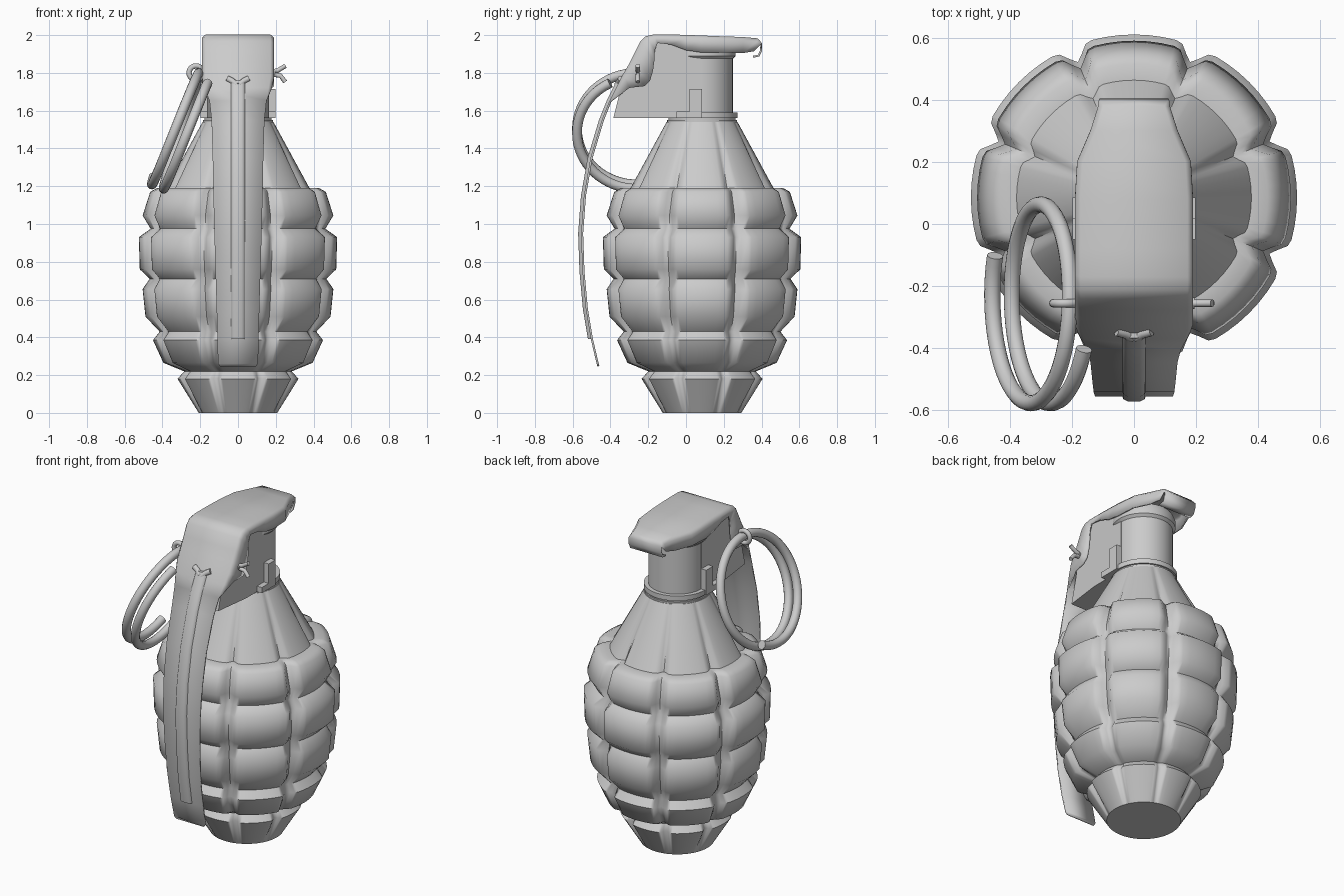
import bpy, bmesh, math
from mathutils import Vector

if "Cube" in bpy.data.objects:
    bpy.data.objects.remove(bpy.data.objects["Cube"])

CY = 0.085  # y of the body axis


def finish(name, bm, angle=40):
    bmesh.ops.remove_doubles(bm, verts=bm.verts, dist=0.0005)
    bmesh.ops.recalc_face_normals(bm, faces=bm.faces)
    me = bpy.data.meshes.new(name)
    bm.to_mesh(me)
    bm.free()
    ob = bpy.data.objects.new(name, me)
    bpy.context.collection.objects.link(ob)
    bpy.ops.object.select_all(action='DESELECT')
    ob.select_set(True)
    bpy.context.view_layer.objects.active = ob
    bpy.ops.object.shade_smooth_by_angle(angle=math.radians(angle))
    return ob


def loft(name, rows, closed=False, caps=False, angle=40):
    """Skin equal-length rows of points."""
    bm = bmesh.new()
    vs = [[bm.verts.new(p) for p in r] for r in rows]
    n = len(rows[0])
    for a, b in zip(vs, vs[1:]):
        for i in range(n if closed else n - 1):
            j = (i + 1) % n
            bm.faces.new((a[i], a[j], b[j], b[i]))
    if caps:
        bm.faces.new(vs[0])
        bm.faces.new(vs[-1])
    return finish(name, bm, angle)


def lathe(name, profile, n=48):
    return loft(name, [[(r * math.cos(2 * math.pi * i / n), CY + r * math.sin(2 * math.pi * i / n), z)
                        for i in range(n)] for r, z in profile], True, True, 35)


def tube(name, pts, r, cyclic=False):
    cu = bpy.data.curves.new(name, 'CURVE')
    cu.dimensions = '3D'
    cu.bevel_depth, cu.bevel_resolution, cu.use_fill_caps = r, 4, True
    sp = cu.splines.new('POLY')
    sp.points.add(len(pts) - 1)
    for p, c in zip(sp.points, pts):
        p.co = (*c, 1)
    sp.use_cyclic_u = cyclic
    sp.use_smooth = True
    ob = bpy.data.objects.new(name, cu)
    bpy.context.collection.objects.link(ob)
    return ob


def box(name, lo, hi):
    bm = bmesh.new()
    bmesh.ops.create_cube(bm, size=1)
    for v in bm.verts:
        v.co = [(a + b) / 2 + c * (b - a) for a, b, c in zip(lo, hi, v.co)]
    return finish(name, bm)


# Segmented body: height, block radius, groove radius; eight columns
levels = [(0, .208, .208), (.18, .32, .29), (.22, .285, .275), (.265, .395, .35), (.385, .45, .41),
          (.43, .415, .40), (.51, .49, .435), (.655, .505, .455), (.71, .468, .45), (.76, .52, .465),
          (.93, .525, .472), (.975, .463, .45), (1.045, .505, .45), (1.17, .465, .41),
          (1.19, .43, .375), (1.191, .378, .345), (1.36, .286, .274), (1.54, .188, .188)]
steps = [(-22.5, 1), (-20, .62), (-17.5, .12), (-15, 0), (-10, 0), (-5, 0), (0, 0),
         (5, 0), (10, 0), (15, 0), (17.5, .12), (20, .62)]
rows = []
for z, r, g in levels:
    row = []
    for k in range(8):
        for off, m in steps:
            t = math.radians(45 * k + off)
            rad = r + (g - r) * m
            row.append((rad * math.cos(t), CY + rad * math.sin(t), z))
    rows.append(row)
loft("body", rows, True, True, 56)

# Collar and fuze neck
lathe("collar", [(.185, 1.53), (.185, 1.55), (.178, 1.55), (.178, 1.56), (.188, 1.56), (.188, 1.59), (.165, 1.59)])
lathe("fuze_neck", [(.163, 1.57), (.163, 1.875), (.178, 1.89), (.178, 1.93), (.165, 1.96)])

# Fuze housing in front of the neck
side = [(-.385, 1.56, .135), (-.345, 1.72, .135), (-.30, 1.82, .155), (-.21, 1.97, .165),
        (-.10, 1.97, .165), (.085, 1.93, .165), (.085, 1.56, .165), (-.15, 1.56, .165)]
loft("fuze_housing", [[(s * w, y, z) for y, z, w in side] for s in (-1, 1)], True, True, 30)

# Side lugs
for s, label in ((1, "right"), (-1, "left")):
    a, b = sorted((s * .15, s * .198))
    box(label + "_lug", (a, .018, 1.56), (b, .085, 1.715))
    box(label + "_lug_foot", (a, -.05, 1.56), (b, .085, 1.595))

# Safety lever: y, z, half width, and lower edge of the side flap where there is one
lever = [(.355, 1.885, .11), (.385, 1.892, .11), (.398, 1.92, .11), (.398, 1.955, .11),
         (.378, 1.978, .112, .36, 1.915), (.30, 1.985, .135, .30, 1.905), (.20, 1.988, .178, .2, 1.908),
         (.08, 1.993, .185, .08, 1.908), (0, 1.996, .185, 0, 1.92), (-.08, 1.998, .185, -.08, 1.95),
         (-.17, 1.998, .185, -.15, 1.958), (-.21, 1.99, .185, -.165, 1.92), (-.237, 1.965, .185, -.168, 1.86),
         (-.27, 1.90, .185, -.175, 1.81), (-.30, 1.84, .185, -.19, 1.76), (-.335, 1.78, .185, -.22, 1.73),
         (-.365, 1.72, .175, -.30, 1.722), (-.40, 1.65, .15), (-.44, 1.55, .14), (-.50, 1.35, .134),
         (-.535, 1.15, .13), (-.55, .95, .125), (-.543, .75, .119), (-.525, .55, .113),
         (-.498, .39, .109), (-.468, .262, .106), (-.464, .247, .095)]
rows = []
for y, z, w, *f in lever:
    fy, fz = f or (y, z)
    k = .015 if f else 0  # rounded bend into the flap
    by, bz = Vector((fy - y, fz - z)).normalized() * k if f else (0, 0)
    right = [(w - k, y, z), (w, y + by, z + bz), (w, fy, fz)]
    rows.append([(-a, b, c) for a, b, c in reversed(right)] + right)
ob = loft("safety_lever", rows, angle=50)
so = ob.modifiers.new("thickness", 'SOLIDIFY')
so.thickness, so.offset = .011, 0

# Raised rib down the lever with a forked top
rib = [(-.346, 1.76), (-.365, 1.72)] + [(p[0], p[1]) for p in lever[17:24]] + [(-.498, .39)]
cross = [(-.04, 0), (-.034, -.014), (-.02, -.021), (.02, -.021), (.034, -.014), (.04, 0)]
loft("lever_rib", [[(x, y + d, z) for x, d in cross] for y, z in rib], True, True, 60)
for s in (-1, 1):
    tube("rib_fork", [(s * .005, -.365, 1.735), (s * .03, -.352, 1.757), (s * .056, -.345, 1.77)], .016)

# Pull ring: a helix of one and a half turns, leaning outwards
c, up, nrm = Vector((-.305, -.257, 1.495)), Vector((.34, 0, .94)), Vector((.94, 0, -.34))
pts = []
for i in range(97):
    f = i / 96
    a = math.radians(-61 - 542 * f)
    pts.append(c + Vector((0, .32 * math.cos(a), 0)) + up * (.32 * math.sin(a)) + nrm * (f - .5) * .1)
tube("pull_ring", pts, .026)

# Cotter pin with eye and splayed legs
PY = -.255
tube("pin_eye", [(-.222 + .037 * math.cos(math.pi * i / 12), PY, 1.80 + .037 * math.sin(math.pi * i / 12))
                 for i in range(24)], .014, True)
tube("pin_shaft", [(-.19, PY, 1.80), (.195, PY, 1.80)], .018)
tube("pin_leg_upper", [(.18, PY, 1.808), (.21, PY, 1.812), (.252, PY, 1.838)], .012)
tube("pin_leg_lower", [(.18, PY, 1.792), (.225, PY, 1.785), (.25, PY, 1.752)], .012)
